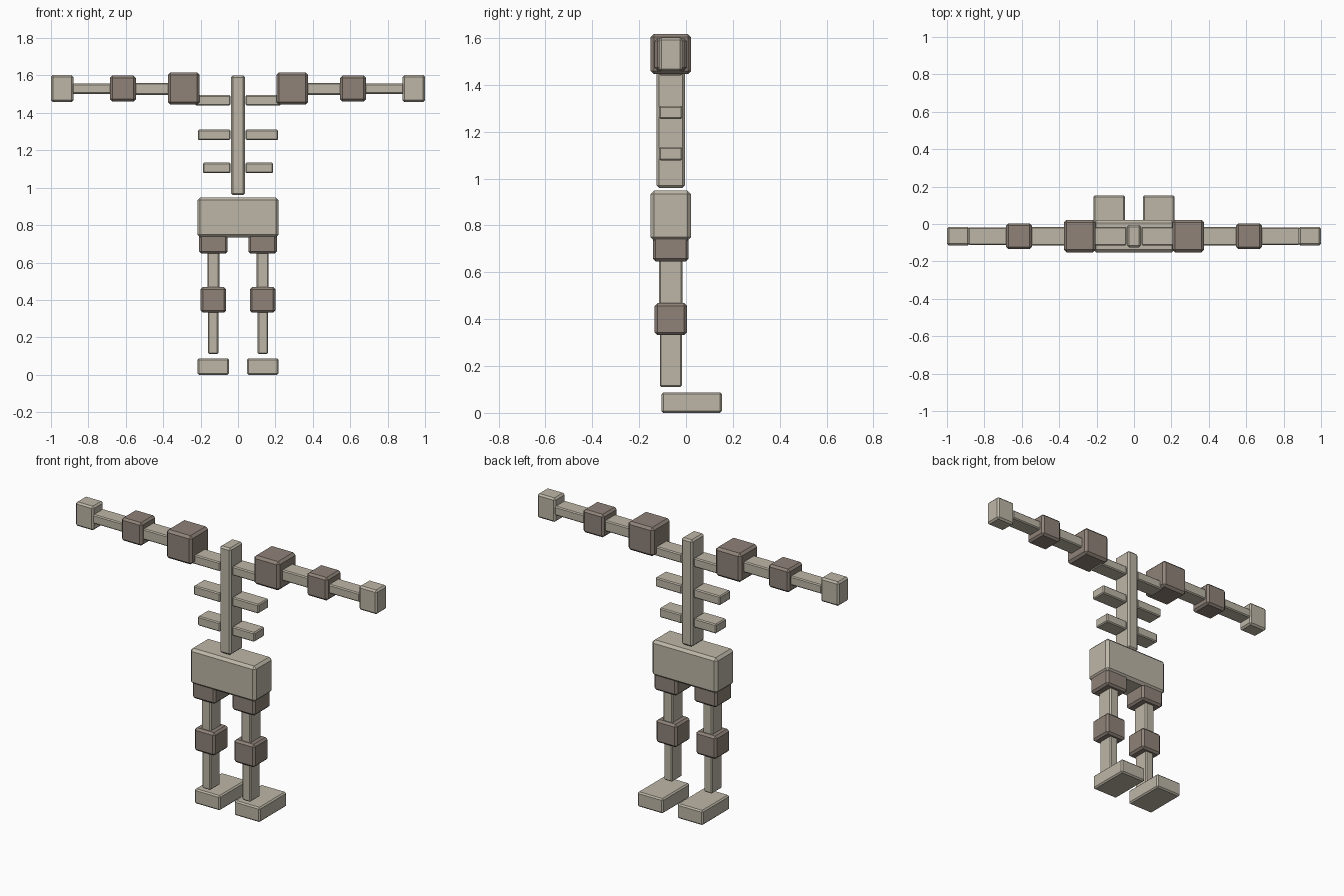
import bpy
import bmesh

if "Cube" in bpy.data.objects:
    bpy.data.objects.remove(bpy.data.objects["Cube"])


def make_material(name, rgb):
    mat = bpy.data.materials.new(name)
    mat.diffuse_color = (*rgb, 1.0)
    mat.use_nodes = True
    mat.node_tree.nodes["Principled BSDF"].inputs["Base Color"].default_value = mat.diffuse_color
    return mat


BONE = make_material("pale_bone", (0.51, 0.47, 0.385))
JOINT = make_material("brown_joint", (0.275, 0.225, 0.19))
MID_Y = -0.065  # depth axis of the body


def box(name, xs, ys, zs, mat, bevel=0.01):
    """Chamfered box from (min, max) ranges."""
    bm = bmesh.new()
    bmesh.ops.create_cube(bm, size=1.0)
    for v in bm.verts:
        for i, (lo, hi) in enumerate((xs, ys, zs)):
            v.co[i] = lo if v.co[i] < 0 else hi
    bmesh.ops.bevel(bm, geom=bm.edges[:], offset=bevel, segments=1,
                    affect='EDGES', profile=0.5)
    bmesh.ops.recalc_face_normals(bm, faces=bm.faces[:])
    mesh = bpy.data.meshes.new(name)
    bm.to_mesh(mesh)
    bm.free()
    mesh.materials.append(mat)
    obj = bpy.data.objects.new(name, mesh)
    bpy.context.collection.objects.link(obj)
    return obj


def depth(d):
    return (MID_Y - d / 2, MID_Y + d / 2)


def pair(name, xs, ys, zs, mat, bevel=0.01):
    """The same box on the right and mirrored on the left."""
    box("right_" + name, xs, ys, zs, mat, bevel)
    box("left_" + name, (-xs[1], -xs[0]), ys, zs, mat, bevel)


# Torso
box("spine", (-0.037, 0.037), depth(0.12), (0.96, 1.60), BONE)
box("pelvis", (-0.217, 0.217), depth(0.173), (0.735, 0.948), BONE, 0.015)
pair("collarbone", (0.04, 0.23), depth(0.10), (1.44, 1.495), BONE, 0.006)
pair("upper_rib", (0.04, 0.215), depth(0.10), (1.255, 1.31), BONE, 0.006)
pair("lower_rib", (0.04, 0.188), depth(0.10), (1.078, 1.134), BONE, 0.006)

# Arms
pair("shoulder", (0.205, 0.375), depth(0.173), (1.445, 1.617), JOINT, 0.014)
pair("upper_arm", (0.365, 0.555), depth(0.10), (1.497, 1.561), BONE, 0.006)
pair("elbow", (0.546, 0.684), depth(0.138), (1.461, 1.599), JOINT, 0.012)
pair("forearm", (0.675, 0.885), depth(0.094), (1.502, 1.556), BONE, 0.006)
pair("hand", (0.88, 1.0), depth(0.10), (1.458, 1.602), BONE)

# Legs
pair("hip", (0.055, 0.208), depth(0.153), (0.647, 0.80), JOINT, 0.012)
pair("thigh", (0.10, 0.164), depth(0.102), (0.46, 0.66), BONE, 0.007)
pair("knee", (0.063, 0.20), depth(0.137), (0.332, 0.469), JOINT, 0.012)
pair("shin", (0.105, 0.16), depth(0.094), (0.11, 0.345), BONE, 0.006)
pair("foot", (0.047, 0.217), (-0.105, 0.153), (0.0, 0.088), BONE, 0.008)
